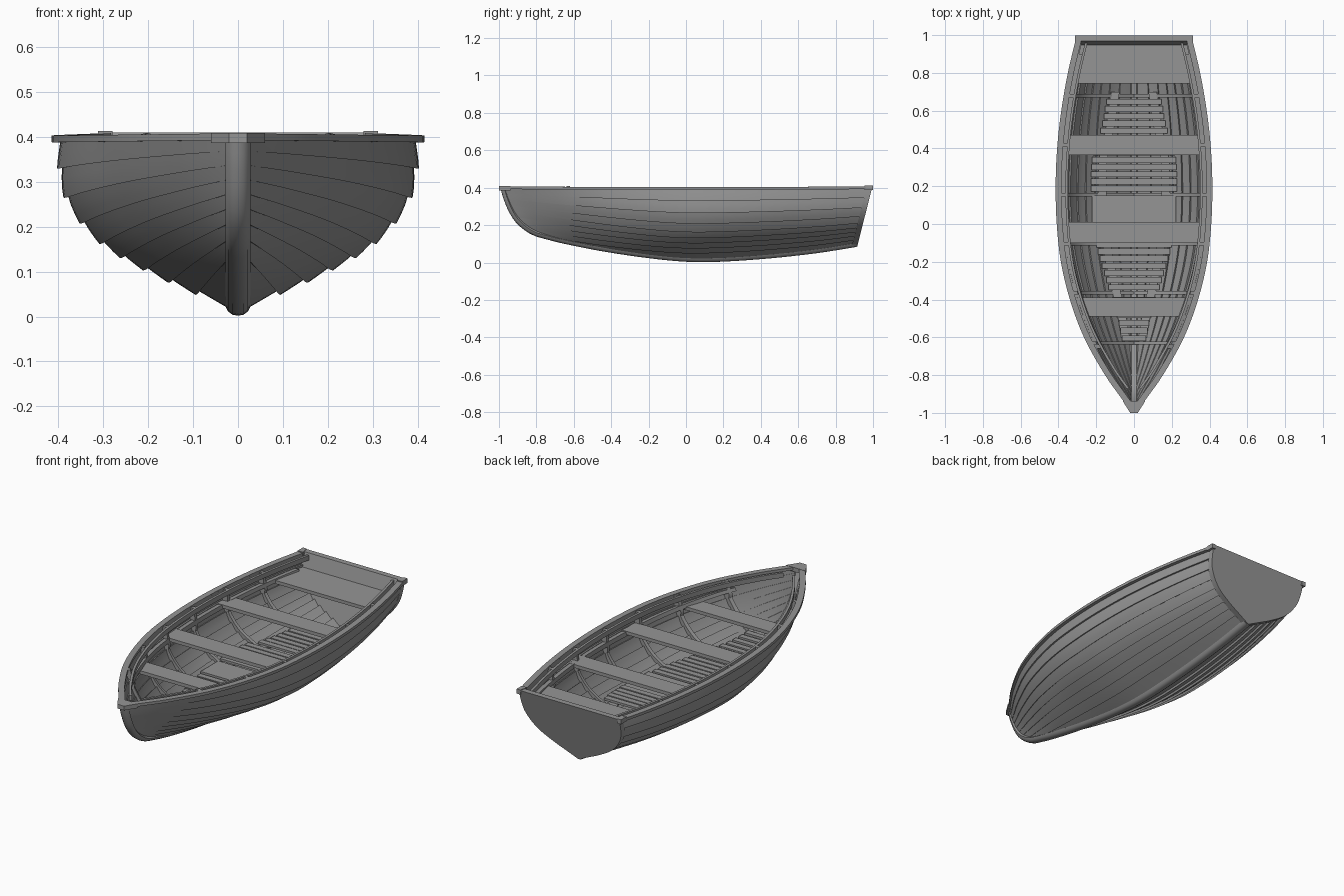
import bpy, bmesh, math
from mathutils import Vector

if "Cube" in bpy.data.objects:
    bpy.data.objects.remove(bpy.data.objects["Cube"])


def interp(tab, x):
    """Smooth (Hermite) interpolation through (x, value) pairs."""
    n = len(tab)
    x = min(max(x, tab[0][0]), tab[-1][0])
    i = next(k for k in range(n - 1) if x <= tab[k + 1][0])

    def slope(k):
        a, b = tab[max(k - 1, 0)], tab[min(k + 1, n - 1)]
        return (b[1] - a[1]) / (b[0] - a[0])
    (x0, y0), (x1, y1) = tab[i], tab[i + 1]
    h = x1 - x0
    t = (x - x0) / h
    return ((2*t**3 - 3*t*t + 1) * y0 + (t**3 - 2*t*t + t) * h * slope(i)
            + (3*t*t - 2*t**3) * y1 + (t**3 - t*t) * h * slope(i + 1))


# Hull lines: half beam, keel height, stem rake, midship section
BEAM = [(-.98, .014), (-.9, .072), (-.8, .143), (-.6, .255), (-.4, .33), (-.2, .378), (0, .4),
        (.2, .406), (.4, .398), (.6, .376), (.8, .341), (.975, .3)]
KEEL = [(-.8, .138), (-.65, .1), (-.4, .052), (-.1, .012), (.1, .002), (.4, .018), (.7, .05), (.92, .085)]
STEM = [(.1, -.66), (.138, -.8), (.19, -.885), (.25, -.935), (.33, -.972), (.4, -.993)]
MID = [(0, .01), (.095, .052), (.155, .078), (.21, .105), (.26, .132), (.305, .163),
       (.348, .208), (.383, .265), (.397, .33), (.4, .395)]
U = [(i, p[0] / .4) for i, p in enumerate(MID)]
V = [(i, (p[1] - .01) / .385) for i, p in enumerate(MID)]
PLANKS = 9

WOOD = bpy.data.materials.new("dark_grey")
WOOD.diffuse_color = (.3, .3, .3, 1)
WOOD.use_nodes = True
WOOD.node_tree.nodes["Principled BSDF"].inputs["Base Color"].default_value = WOOD.diffuse_color


def sheer(y):
    return .395 + .005 * y * y


def hull(t, s):
    """Outer hull point: t = plank seam 0..9, s = 0 bow .. 1 stern."""
    q = max(0, 1 - s / .55) ** 1.4
    v = interp(V, t)
    vv = v * (1 - q) + t / PLANKS * q
    u = interp(U, t) * (1 - q) + (t / PLANKS) ** .8 * q
    zst = .12 + .28 * t / PLANKS
    y0 = interp(STEM, zst) + .018
    y1 = .893 + .08 * v
    k0 = interp(STEM, .12) + .018
    zk = interp(KEEL, k0 + (.893 - k0) * s) + .004
    ys = -.97 + 1.945 * s
    return Vector((interp(BEAM, ys) * u, y0 + (y1 - y0) * s, zk + (sheer(ys) - zk) * vv))


def normal(t, s):
    d = hull(min(t + .5, PLANKS), s) - hull(max(t - .5, 0), s)
    return Vector((d.z, 0, -d.x)).normalized()


def skin(t, s, depth):
    """Hull point moved inward by depth."""
    p = hull(t, s) - normal(t, s) * depth
    p.x = max(p.x, 0)
    return p


def s_at(t, y):
    a, b = hull(t, 0).y, hull(t, 1).y
    return min(max((y - a) / (b - a), 0), 1)


def loft(name, ringsets, mirror=True):
    bm = bmesh.new()
    for rings in ringsets:
        rows = [[bm.verts.new(p) for p in r] for r in rings]
        n = len(rows[0])
        for a, b in zip(rows, rows[1:]):
            for i in range(n):
                bm.faces.new((a[i], a[(i + 1) % n], b[(i + 1) % n], b[i]))
        bm.faces.new(rows[0][::-1])
        bm.faces.new(rows[-1])
    bmesh.ops.recalc_face_normals(bm, faces=bm.faces)
    me = bpy.data.meshes.new(name)
    bm.to_mesh(me)
    bm.free()
    me.materials.append(WOOD)
    ob = bpy.data.objects.new(name, me)
    bpy.context.collection.objects.link(ob)
    if mirror:
        ob.modifiers.new("mirror", 'MIRROR').use_mirror_merge = False
    bpy.ops.object.select_all(action='DESELECT')
    ob.select_set(True)
    bpy.context.view_layer.objects.active = ob
    bpy.ops.object.shade_smooth_by_angle(angle=math.radians(35))
    return ob


def frange(a, b, n):
    return [a + (b - a) * i / n for i in range(n + 1)]


# Overlapping planks, laps fading out towards the stem
sets = []
for j in range(PLANKS):
    rings = []
    for s in frange(0, 1, 44):
        lap = .011 * min(1, .1 + s * 3)
        thick = .011 * min(1, .4 + s * 4)
        ts = frange(j, j + 1, 3)
        out = [skin(t, s, lap * (t - j)) for t in ts]
        inn = [skin(t, s, lap * (t - j) + thick) for t in ts]
        rings.append(out + inn[::-1])
    sets.append(rings)
loft("hull_planks", sets)

# Stem and keel swept along the centre profile
path = [(interp(STEM, z), z) for z in frange(.4, .14, 14)]
path += [(y, interp(KEEL, y)) for y in frange(-.77, .912, 34)]
half = [(.012, .002), (.022, .009), (.028, .02), (.012, .032)]
sec = [(-x, d) for x, d in half[::-1]] + [(0, 0)] + half
rings = []
for i, (y, z) in enumerate(path):
    a, b = path[max(i - 1, 0)], path[min(i + 1, len(path) - 1)]
    t = Vector((b[0] - a[0], b[1] - a[1])).normalized()
    rings.append([(x, y - t.y * d, z + t.x * d) for x, d in sec])
loft("stem_and_keel", [rings], False)

# Transom board following the stern section
ts = frange(0, PLANKS, 27)
edge = [hull(t, 1) for t in ts] + [Vector((.3, .977, .41))]
outline = [Vector((-p.x, p.y, p.z)) for p in edge[:0:-1]] + edge
loft("transom", [[[p + Vector((0, dy, 0)) for p in outline] for dy in (-.008, .022)]], False)


# Rails along the sheer, offset square to the plan curve
def rail(name, d_in, d_out, z0, z1, ya, yb):
    rings = []
    for y in frange(ya, yb, 44):
        g = (interp(BEAM, y + .005) - interp(BEAM, y - .005)) / .01
        n = Vector((1, -g, 0)).normalized()
        c = Vector((interp(BEAM, y), y, sheer(y)))
        ring = []
        for d, z in ((d_in, z0), (d_out, z0), (d_out, z1), (d_in, z1)):
            p = c + n * d + Vector((0, 0, z))
            p.x = max(p.x, 0)
            ring.append(p)
        rings.append(ring)
    return loft(name, [rings])


rail("gunwale", -.022, .009, -.007, .008, -.97, .975)
rail("inwale", -.056, -.043, -.022, .004, -.9, .97)

# Breasthook at the bow and corner knees at the stern


def slab(poly, z0, z1):
    return [[(x, y, z) for x, y in poly] for z in (z0, z1)]


loft("breasthook", [slab([(-.06, -.937), (-.02, -1), (.02, -1), (.06, -.937)], .386, .409)], False)
loft("stern_knees", [slab([(.28, .955), (.312, .955), (.312, .999), (.29, .999)], .388, .413)])

# Steam-bent ribs from keel to gunwale
sets = []
for y in (-.63, -.365, -.105, .155, .42, .68):
    rings = []
    for t in frange(.15, PLANKS, 26):
        ring = []
        for dy, d in ((-.009, .014), (.009, .014), (.009, .044), (-.009, .044)):
            p = skin(t, s_at(t, y + dy), d if t > 7 or d < .02 else .034)
            p.y = y + dy
            ring.append(p)
        rings.append(ring)
    sets.append(rings)
loft("ribs", sets)

# Seat risers along the inside of the hull
rings = []
for y in frange(-.66, .9, 30):
    t = 7.55
    rings.append([skin(tt, s_at(tt, y), d) for tt, d in ((t, .012), (t, .046), (t + .4, .046), (t + .4, .012))])
loft("seat_risers", [rings])


# Thwarts and stern seat cut to the hull width
def seat(name, y0, y1, z0=.318, z1=.336):
    rings = []
    for y in frange(y0, y1, 6):
        w = hull(8, s_at(8, y)).x - .02
        rings.append([(-w, y, z0), (w, y, z0), (w, y, z1), (-w, y, z1)])
    loft(name, [rings], False)


seat("bow_seat", -.49, -.39)
seat("middle_seat", -.10, .01)
seat("rowing_seat", .365, .47)
seat("stern_seat", .745, .965)

# Floor grating resting on the planks: cross slats, one solid board, two bearers
FLOOR = [(-.62, .06), (-.5, .085), (-.35, .13), (-.1, .2), (.1, .225), (.35, .22), (.5, .175), (.7, .135)]


def floor_z(y):
    w = interp(FLOOR, y)
    pts = [skin(t, s_at(t, y), .024) for t in frange(0, 7, 70)]
    return next(p.z for p in pts if p.x >= w) + .012


def board(y0, y1):
    w, z = interp(FLOOR, (y0 + y1) / 2), floor_z((y0 + y1) / 2)
    return slab([(-w, y0), (w, y0), (w, y1), (-w, y1)], z - .012, z)


sets = [board(.0, .15)]
for a, b in ((-.62, -.38), (-.35, -.01), (.172, .40), (.44, .67)):
    n = round((b - a) / .038)
    sets += [board(y, y + .031) for y in frange(a, b - .038, n - 1)]
loft("floor_slats", sets, False)

rings = []
for y in frange(-.6, .7, 20):
    x, z = interp(FLOOR, y) * .75, floor_z(y) - .012
    rings.append([(x - .025, y, z - .01), (x + .02, y, z - .01), (x + .02, y, z), (x - .025, y, z)])
loft("floor_bearers", [rings])
